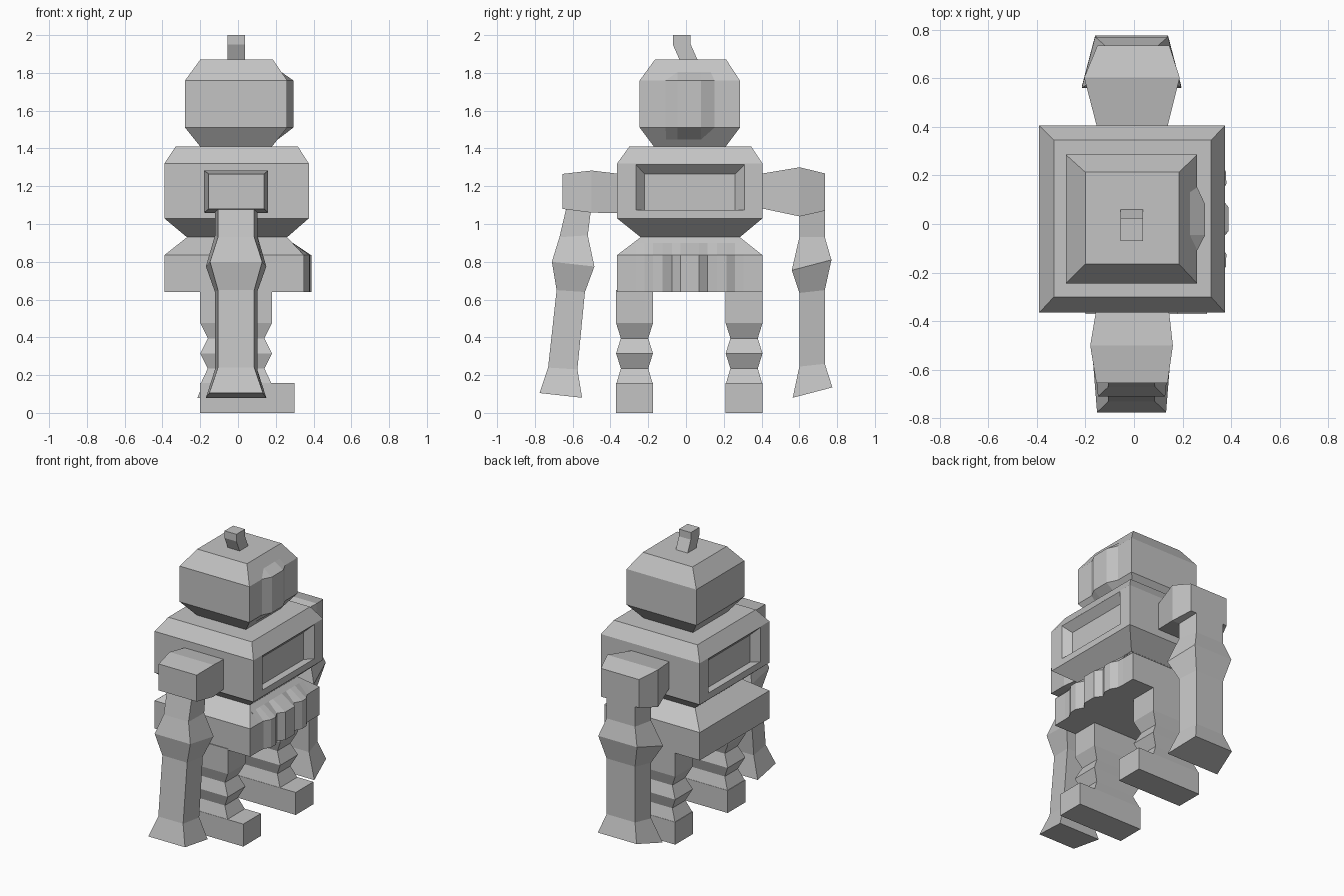
import bpy, bmesh
from mathutils import Vector

if "Cube" in bpy.data.objects:
    bpy.data.objects.remove(bpy.data.objects["Cube"])

grey = bpy.data.materials.new("plain grey")
grey.diffuse_color = (0.55, 0.55, 0.55, 1)
grey.use_nodes = True
grey.node_tree.nodes["Principled BSDF"].inputs["Base Color"].default_value = grey.diffuse_color


def finish(name, bm):
    bmesh.ops.recalc_face_normals(bm, faces=bm.faces[:])
    me = bpy.data.meshes.new(name)
    bm.to_mesh(me)
    bm.free()
    me.materials.append(grey)
    ob = bpy.data.objects.new(name, me)
    bpy.context.collection.objects.link(ob)
    return ob


def loft(rings):
    """Skin a closed solid through rings of points."""
    bm = bmesh.new()
    vs = [[bm.verts.new(p) for p in r] for r in rings]
    n = len(rings[0])
    for a, b in zip(vs, vs[1:]):
        for i in range(n):
            j = (i + 1) % n
            bm.faces.new((a[i], a[j], b[j], b[i]))
    bm.faces.new(vs[0][::-1])
    bm.faces.new(vs[-1])
    bmesh.ops.recalc_face_normals(bm, faces=bm.faces[:])
    bm.normal_update()
    return bm


def rect(z, x0, x1, y0, y1):
    return [(x0, y0, z), (x1, y0, z), (x1, y1, z), (x0, y1, z)]


def upright(y, x0, x1, z0, z1):
    return [(x0, y, z0), (x1, y, z0), (x1, y, z1), (x0, y, z1)]


# Head and bent antenna
finish("head", loft([rect(1.41, -.20, .18, -.17, .21), rect(1.51, -.28, .26, -.245, .285),
                     rect(1.76, -.28, .26, -.245, .285), rect(1.87, -.20, .185, -.165, .213)]))
finish("antenna", loft([rect(1.86, -.055, .037, -.03, .065), rect(1.95, -.055, .037, -.07, .025),
                        rect(2.0, -.055, .037, -.07, .025)]))


# Faceted plates that bulge from the front of the head and pelvis
def bulge(name, profile, z0, z1, back, bz0, bz1):
    finish(name, loft([[(back, y, bz0), (x, y, z0), (x, y, z1), (back, y, bz1)]
                       for y, x in profile]))


bulge("face_plate", [(-.112, .258), (-.045, .293), (.08, .293), (.155, .258)],
      1.51, 1.76, .20, 1.44, 1.825)
half = [(.05, .388), (.095, .353), (.145, .38), (.195, .378), (.24, .352), (.285, .349)]
bulge("pelvis_ribs", [(.02 - d, x) for d, x in reversed(half)] + [(.02 + d, x) for d, x in half],
      .64, .835, .29, .64, .90)

# Torso with a recessed panel on front and back
bm = loft([rect(.93, -.27, .26, -.24, .285), rect(1.03, -.39, .375, -.365, .405),
           rect(1.32, -.39, .375, -.365, .405), rect(1.41, -.33, .317, -.30, .345)])
for f in [f for f in bm.faces if abs(f.normal.x) > .95]:
    s = 1 if f.normal.x > 0 else -1
    x = f.calc_center_median().x
    for y0, y1, z1, depth in ((-.265, .31, 1.315, 0), (-.22, .26, 1.265, .05)):
        bmesh.ops.inset_individual(bm, faces=[f], thickness=.01)
        c = f.calc_center_median()
        for v in f.verts:
            v.co = Vector((x - s * depth, y0 if v.co.y < c.y else y1,
                           1.075 if v.co.z < c.z else z1))
finish("torso", bm)

# Pelvis
finish("pelvis", loft([rect(.64, -.39, .349, -.365, .405), rect(.835, -.39, .349, -.365, .405),
                       rect(.93, -.27, .26, -.24, .285)]))

# Legs with pinched joints, and long feet
for side, y0, y1 in (("right", -.37, -.175), ("left", .21, .405)):
    rings = []
    for z, p in ((.15, 0), (.235, 1), (.315, 0), (.395, 1), (.475, 0), (.65, 0)):
        rings.append(rect(z, -.20 + .04 * p, .18 - .04 * p, y0 + .025 * p, y1 - .025 * p))
    finish(side + "_leg", loft(rings))
    finish(side + "_foot", loft([rect(0, -.20, .30, y0, y1), rect(.157, -.20, .30, y0, y1)]))

# Shoulders
finish("right_shoulder", loft([upright(-.655, -.155, .138, 1.08, 1.265),
                               upright(-.50, -.18, .16, 1.06, 1.283),
                               upright(-.35, -.155, .143, 1.058, 1.265)]))
finish("left_shoulder", loft([upright(.39, -.15, .135, 1.085, 1.265),
                              upright(.602, -.205, .188, 1.04, 1.30),
                              upright(.735, -.15, .145, 1.07, 1.268)]))


# Forearms: each row is inner y, z, outer y, z, then inner and outer half widths
def forearm(name, rows):
    c = -.01
    finish(name, loft([[(c - wi, yi, zi), (c + wi, yi, zi), (c + wo, yo, zo), (c - wo, yo, zo)]
                       for yi, zi, yo, zo, wi, wo in rows]))


forearm("right_forearm", [(-.50, 1.10, -.63, 1.10, .112, .096), (-.52, .94, -.67, .93, .112, .096),
                          (-.485, .775, -.71, .80, .16, .138), (-.535, .64, -.685, .65, .112, .096),
                          (-.575, .23, -.73, .24, .112, .096), (-.55, .08, -.775, .105, .16, .142)])
forearm("left_forearm", [(.60, 1.10, .735, 1.10, .14, .11), (.60, .93, .735, .93, .14, .11),
                         (.56, .755, .77, .81, .205, .15), (.60, .635, .735, .65, .14, .11),
                         (.60, .245, .735, .26, .14, .11), (.565, .08, .775, .135, .205, .15)])
